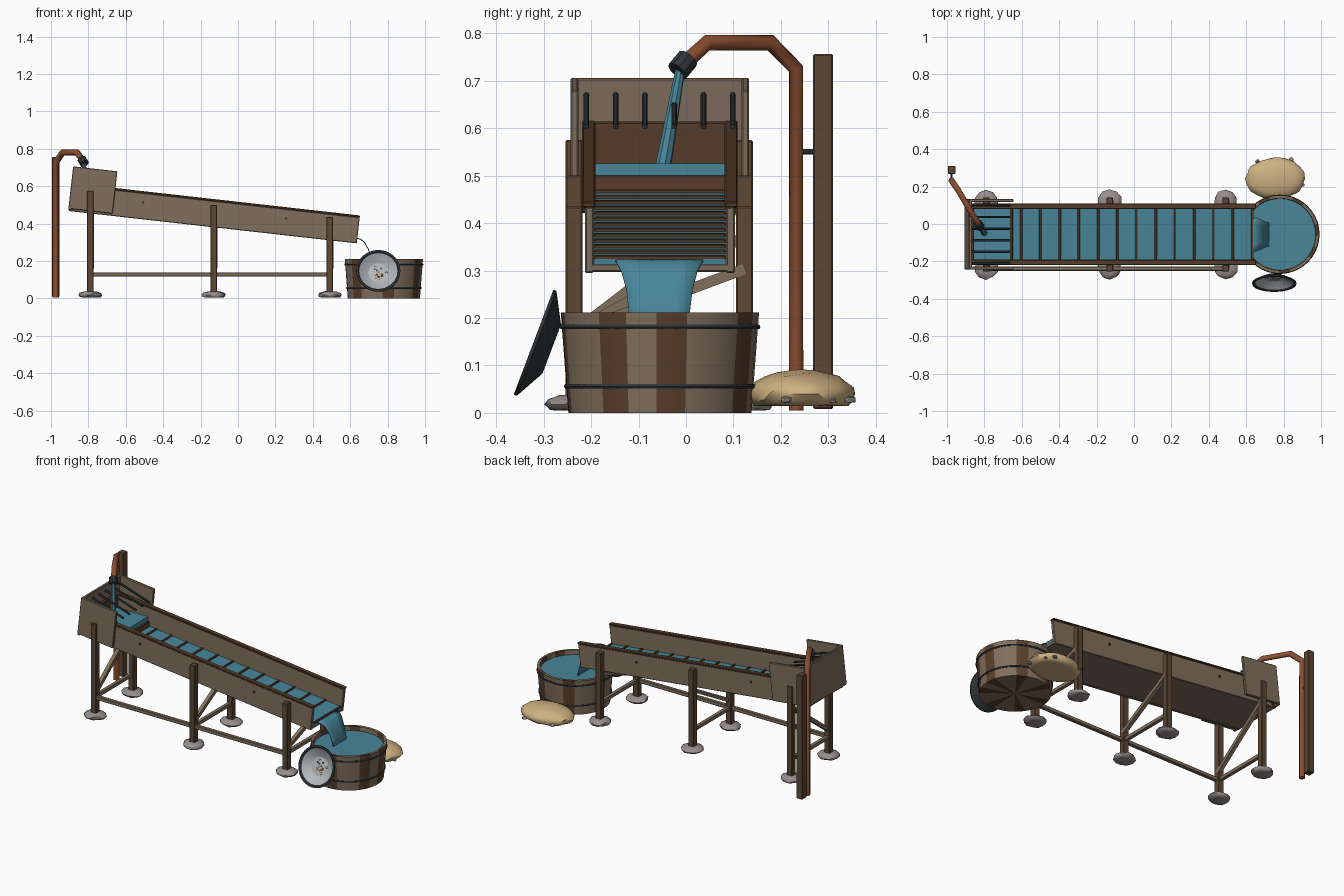
import bpy, bmesh, math, random
from math import cos, sin, pi, radians
from mathutils import Vector, Matrix

if "Cube" in bpy.data.objects:
    bpy.data.objects.remove(bpy.data.objects["Cube"])
random.seed(4)


def material(name, rgb):
    m = bpy.data.materials.new(name)
    m.use_nodes = True
    m.diffuse_color = (*rgb, 1)
    m.node_tree.nodes["Principled BSDF"].inputs["Base Color"].default_value = (*rgb, 1)
    return m


PALE = material("weathered_wood", (0.22, 0.16, 0.11))
DARK = material("dark_wood", (0.1, 0.048, 0.024))
POST = material("post_wood", (0.11, 0.065, 0.035))
COPPER = material("copper", (0.25, 0.075, 0.03))
WATER = material("water", (0.065, 0.24, 0.32))
SAND = material("sand", (0.62, 0.44, 0.22))
STONE = material("grey_stone", (0.3, 0.27, 0.26))
IRON = material("dark_iron", (0.028, 0.036, 0.04))
TIN = material("pale_tin", (0.45, 0.48, 0.5))

# Tilted frame of the trough: u runs downhill, v points up from its underside
MID_Y = -0.055
TILT = Matrix.Translation((-0.135, MID_Y, 0.381)) @ Matrix.Rotation(radians(6.4), 4, 'Y')
FLAT = Matrix()


def finish(name, bm, mats, smooth=None):
    bmesh.ops.recalc_face_normals(bm, faces=bm.faces)
    me = bpy.data.meshes.new(name)
    bm.to_mesh(me)
    bm.free()
    for m in mats:
        me.materials.append(m)
    ob = bpy.data.objects.new(name, me)
    bpy.context.collection.objects.link(ob)
    if smooth:
        bpy.ops.object.select_all(action='DESELECT')
        ob.select_set(True)
        bpy.context.view_layer.objects.active = ob
        bpy.ops.object.shade_smooth_by_angle(angle=radians(smooth))
    return ob


def box(name, lo, hi, mat, frame=FLAT, bevel=0.003):
    bm = bmesh.new()
    lo, hi = Vector(lo), Vector(hi)
    size = hi - lo
    bmesh.ops.create_cube(bm, size=1, matrix=frame @ Matrix.Translation((lo + hi) / 2)
                          @ Matrix.Diagonal((*size, 1)))
    if bevel:
        bmesh.ops.bevel(bm, geom=bm.edges[:], offset=min(bevel, min(size) / 4),
                        segments=1, affect='EDGES')
    return finish(name, bm, [mat])


def rod(name, p, q, r, mat, sides=8, r2=None):
    p, q = Vector(p), Vector(q)
    d = q - p
    turn = d.to_track_quat('Z', 'Y').to_matrix().to_4x4() @ Matrix.Rotation(pi / sides, 4, 'Z')
    bm = bmesh.new()
    bmesh.ops.create_cone(bm, cap_ends=True, segments=sides, radius1=r, radius2=r2 or r,
                          depth=d.length, matrix=Matrix.Translation((p + q) / 2) @ turn)
    return finish(name, bm, [mat])


def lathe(name, profile, segs, mats, rule, frame, start=0.0):
    bm = bmesh.new()
    rings = []
    for s in range(segs):
        a = start + 2 * pi * s / segs
        rings.append([bm.verts.new((r * cos(a), r * sin(a), z)) for r, z in profile])
    for s in range(segs):
        one, two = rings[s], rings[(s + 1) % segs]
        for i in range(len(profile) - 1):
            f = bm.faces.new((one[i], two[i], two[i + 1], one[i + 1]))
            f.material_index = rule(s, i)
    bmesh.ops.remove_doubles(bm, verts=bm.verts[:], dist=1e-5)
    bm.transform(frame)
    return finish(name, bm, mats, 30)


def lump(name, loc, size, mat, rough, detail=2, floor=-0.6):
    bm = bmesh.new()
    bmesh.ops.create_icosphere(bm, subdivisions=detail, radius=1)
    for v in bm.verts:
        v.co *= 1 + random.uniform(-rough, rough)
        v.co.z = max(v.co.z, floor)
        v.co = Vector(loc) + v.co * Vector(size)
    return finish(name, bm, [mat], 40)


# Trough: floor, side walls with dark caps, bolts, head board
END = 0.775
box("trough_floor", (-END, -0.155, 0.002), (END, 0.155, 0.02), PALE, TILT)
for side, s in (("left", 1), ("right", -1)):
    ys = sorted((s * 0.139, s * 0.158))
    box(f"trough_wall_{side}", (-END, ys[0], 0), (END, ys[1], 0.14), PALE, TILT)
    ys = sorted((s * 0.136, s * 0.164))
    box(f"wall_cap_{side}", (-END, ys[0], 0.138), (END, ys[1], 0.15), DARK, TILT)
    for u in (-0.385, 0.385):
        rod(f"wall_bolt_{side}", TILT @ Vector((u, s * 0.15, 0.09)),
            TILT @ Vector((u, s * 0.164, 0.09)), 0.007, IRON)
box("head_board", (-0.76, -0.162, 0.01), (-0.742, 0.162, 0.15), DARK, TILT)

# Water running through the trough and the riffle bars across it
box("trough_water", (-0.745, -0.139, 0.018), (END, 0.139, 0.03), WATER, TILT, 0)
box("pool_water", (-0.87, MID_Y - 0.137, 0.48), (-0.66, MID_Y + 0.137, 0.525), WATER, FLAT, 0)
box("pool_riffle", (-0.662, MID_Y - 0.139, 0.46), (-0.648, MID_Y + 0.139, 0.5), DARK)
for i in range(13):
    u = -0.475 + i * 0.1035
    box("riffle", (u - 0.006, -0.139, 0.02), (u + 0.006, 0.139, 0.037), DARK, TILT, 0.002)

# Hopper around the head, with sloping screen bars
box("hopper_back", (-0.778, -0.188, 0.005), (-0.762, 0.188, 0.24), PALE, TILT)
for side, s in (("left", 1), ("right", -1)):
    ys = sorted((s * 0.172, s * 0.188))
    box(f"hopper_side_{side}", (-0.776, ys[0], 0.012), (-0.54, ys[1], 0.24), PALE, TILT)
for i in range(6):
    y = -0.21 + 0.0617 * i
    rod("screen_bar", (-0.87, y, 0.67), (-0.662, y, 0.603), 0.006, IRON, 6)

# Legs on foot stones, with cross bars and diagonal braces
for x, top, under in ((-0.79, 0.575, 0.445), (-0.13, 0.5, 0.372), (0.49, 0.435, 0.303)):
    for side, y in (("right", -0.236), ("left", 0.123)):
        box(f"leg_{side}", (x - 0.018, y - 0.018, 0.02), (x + 0.018, y + 0.018, top), POST)
        lump(f"foot_stone_{side}", (x, y, 0.018), (0.064, 0.06, 0.022), STONE, 0.07)
    rod("cross_bar", (x, -0.236, 0.13), (x, 0.123, 0.13), 0.014, PALE, 4)
    rod("diagonal_brace", (x + 0.008, -0.236, 0.17), (x + 0.008, 0.123, under), 0.016, PALE, 4)
box("long_rail", (-0.8, -0.25, 0.117), (0.5, -0.228, 0.14), PALE)

# Tub of alternating staves, hoops and water
TUB = Matrix.Translation((0.78, MID_Y, 0))
stave = lambda s, i: 1 if (s // 2) % 3 == 0 else 0
lathe("tub", [(0, 0), (0.193, 0), (0.209, 0.211), (0.193, 0.211), (0.18, 0.03), (0, 0.03)],
      40, [PALE, DARK], stave, TUB, radians(-2))
for z, r in ((0.056, 0.197), (0.181, 0.2065)):
    ring = [(r + 0.0055 * cos(k * pi / 3), z + 0.0055 * sin(k * pi / 3)) for k in range(7)]
    lathe("tub_hoop", ring, 40, [IRON], lambda s, i: 0, TUB)
lathe("tub_water", [(0, 0.17), (0.191, 0.17), (0.192, 0.185), (0, 0.185)], 40, [WATER],
      lambda s, i: 0, TUB)

# Sheet of water pouring into the tub
bm = bmesh.new()
rows = []
for x, z, lo, hi in ((0.625, 0.326, -0.15, 0.038), (0.655, 0.32, -0.146, 0.034),
                     (0.68, 0.3, -0.136, 0.024), (0.7, 0.262, -0.126, 0.014),
                     (0.715, 0.22, -0.121, 0.009), (0.725, 0.175, -0.118, 0.007)):
    rows.append([bm.verts.new((x, lo + (hi - lo) * k / 4, z)) for k in range(5)])
for a, b in zip(rows, rows[1:]):
    for k in range(4):
        bm.faces.new((a[k], a[k + 1], b[k + 1], b[k]))
fall = finish("falling_water", bm, [WATER], 40)
fall.modifiers.new("thickness", 'SOLIDIFY').thickness = 0.005

# Shallow pan leaning against the tub, with flecks in its bottom
PAN = Matrix.Translation((0.75, -0.3175, 0.1475)) @ Matrix.Rotation(radians(69.3), 4, 'X')
lathe("pan", [(0, -0.037), (0.055, -0.037), (0.118, -0.003), (0.118, 0.004), (0.108, 0.004),
              (0.102, -0.003), (0.054, -0.031), (0, -0.031)], 32, [IRON, TIN],
      lambda s, i: 1 if i > 4 else 0, PAN)
for i in range(14):
    a, d = random.uniform(0, 2 * pi), random.uniform(0.005, 0.045)
    p = Vector((d * cos(a), d * sin(a), -0.0325))
    rod("pan_fleck", PAN @ p, PAN @ (p + Vector((0, 0, 0.004))), random.uniform(0.004, 0.009),
        (SAND, POST, STONE)[i % 3], 6)

# Heap of sand with pebbles
lump("sand_heap", (0.755, 0.243, 0.04), (0.158, 0.112, 0.05), SAND, 0.04, 3, -0.5)
for x, y in ((0.87, 0.305), (0.84, 0.345), (0.66, 0.335), (0.9, 0.21)):
    lump("pebble", (x, y, 0.027), (0.014, 0.013, 0.01), STONE, 0.15, 1)

# Supply post, clamp and copper pipe with nozzle and jet
box("supply_post", (-0.995, 0.268, 0.008), (-0.955, 0.31, 0.756), POST)
rod("pipe_clamp", (-0.975, 0.225, 0.55), (-0.975, 0.275, 0.55), 0.006, IRON)
cu = bpy.data.curves.new("supply_pipe", 'CURVE')
cu.dimensions = '3D'
cu.bevel_depth, cu.bevel_resolution, cu.use_fill_caps = 0.0175, 1, True
path = [(-0.975, 0.232, 0.005), (-0.975, 0.232, 0.725), (-0.938, 0.178, 0.78),
        (-0.86, 0.045, 0.78), (-0.828, -0.005, 0.735)]
sp = cu.splines.new('POLY')
sp.points.add(len(path) - 1)
for pt, co in zip(sp.points, path):
    pt.co = (*co, 1)
cu.materials.append(COPPER)
pipe = bpy.data.objects.new("supply_pipe", cu)
bpy.context.collection.objects.link(pipe)
rod("nozzle", (-0.836, 0.004, 0.746), (-0.82, -0.018, 0.72), 0.024, IRON, 10)
rod("water_jet", (-0.826, -0.01, 0.735), (-0.8, -0.048, 0.52), 0.01, WATER, 8, 0.017)
